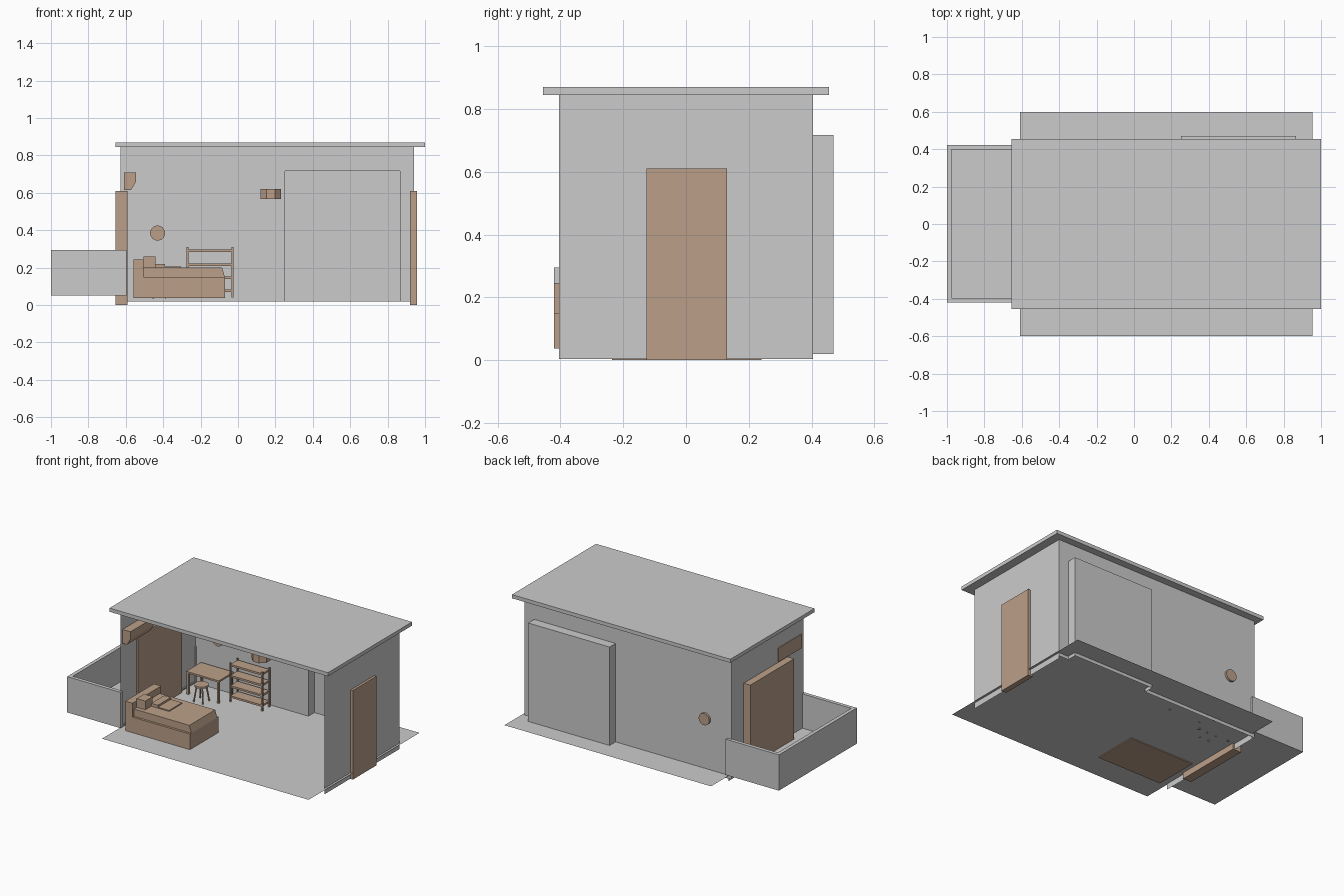
import bpy, math
from mathutils import Vector

if "Cube" in bpy.data.objects:
    bpy.data.objects.remove(bpy.data.objects["Cube"])

wood = bpy.data.materials.new("wood")
wood.diffuse_color = (0.5, 0.35, 0.25, 1)
wood.use_nodes = True
wood.node_tree.nodes["Principled BSDF"].inputs["Base Color"].default_value = wood.diffuse_color


def mesh(name, verts, faces, mat=None):
    me = bpy.data.meshes.new(name)
    me.from_pydata(verts, [], faces)
    me.update()
    ob = bpy.data.objects.new(name, me)
    bpy.context.collection.objects.link(ob)
    if mat:
        me.materials.append(mat)
    return ob


def prism(name, profile, y0, y1, mat=None):
    """Extrude a counter-clockwise (x, z) profile along y."""
    n = len(profile)
    v = [(x, y, z) for y in (y0, y1) for x, z in profile]
    f = [tuple(range(n)), tuple(range(2 * n - 1, n - 1, -1))]
    f += [(i, i + n, (i + 1) % n + n, (i + 1) % n) for i in range(n)]
    return mesh(name, v, f, mat)


def box(name, x0, x1, y0, y1, z0, z1, mat=None):
    return prism(name, [(x0, z0), (x1, z0), (x1, z1), (x0, z1)], y0, y1, mat)


def rod(name, a, b, r, sides=8, mat=wood):
    a, b = Vector(a), Vector(b)
    d = b - a
    bpy.ops.mesh.primitive_cylinder_add(vertices=sides, radius=r, depth=d.length,
                                        location=(a + b) / 2,
                                        rotation=d.to_track_quat('Z', 'Y').to_euler())
    ob = bpy.context.object
    ob.name = name
    ob.data.materials.append(mat)
    return ob


# Shell: roof slab, floor sheet and side wall sheets
box("roof", -0.655, 1.0, -0.455, 0.455, 0.845, 0.87)
mesh("floor", [(-0.61, -0.6, 0.043), (0.955, -0.6, 0.043), (0.955, 0.6, 0.043), (-0.61, 0.6, 0.043)],
     [(0, 1, 2, 3)])
for name, x in (("left_wall", -0.605), ("right_wall", 0.94)):
    mesh(name, [(x, -0.405, 0.003), (x, 0.405, 0.003), (x, 0.405, 0.845), (x, -0.405, 0.845)],
         [(0, 1, 2, 3)])

# Back wall with a closet recess that bulges out behind
y, r = 0.405, 0.47
x0, x1, x2, x3 = -0.628, 0.25, 0.867, 0.94
zb, zh, zt = 0.02, 0.717, 0.845
mesh("back_wall",
     [(x0, y, zb), (x1, y, zb), (x1, y, zh), (x1, y, zt), (x0, y, zt),
      (x2, y, zb), (x3, y, zb), (x3, y, zt), (x2, y, zt), (x2, y, zh),
      (x1, r, zb), (x2, r, zb), (x2, r, zh), (x1, r, zh)],
     [(0, 1, 2, 3, 4), (5, 6, 7, 8, 9), (2, 9, 8, 3),
      (10, 11, 12, 13), (1, 10, 13, 2), (11, 5, 9, 12), (2, 13, 12, 9)])

# Doors
box("balcony_door", -0.655, -0.592, -0.235, 0.24, 0, 0.61, wood)
box("entrance_door", 0.92, 0.957, -0.125, 0.13, 0, 0.61, wood)

# Balcony: base and one U-shaped parapet
box("balcony_base", -0.99, -0.6, -0.41, 0.41, 0.05, 0.06)
outer = [(-0.597, -0.42), (-1.0, -0.42), (-1.0, 0.423), (-0.597, 0.423)]
inner = [(-0.597, -0.395), (-0.975, -0.395), (-0.975, 0.398), (-0.597, 0.398)]
v = [(x, yy, z) for z in (0.05, 0.295) for x, yy in outer + inner]
f = []
for i in range(3):
    f += [(i, i + 8, i + 9, i + 1), (i + 4, i + 5, i + 13, i + 12),
          (i + 8, i + 12, i + 13, i + 9), (i, i + 1, i + 5, i + 4)]
f += [(0, 4, 12, 8), (3, 11, 15, 7)]
mesh("balcony_parapet", v, f)

# Wall and ceiling fittings
prism("air_conditioner", [(-0.61, 0.615), (-0.572, 0.615), (-0.545, 0.66), (-0.545, 0.71), (-0.61, 0.71)],
      -0.385, -0.13, wood)
rod("wall_clock", (-0.43, 0.392, 0.385), (-0.43, 0.42, 0.385), 0.04, 32)
lamp = rod("ceiling_lamp", (0.175, 0, 0.567), (0.175, 0, 0.62), 0.06, 8)
lamp.rotation_euler.z += math.pi / 8

# Bed
box("bed_base", -0.56, -0.07, -0.42, -0.11, 0.037, 0.15, wood)
box("bed_headboard", -0.56, -0.505, -0.42, -0.11, 0.15, 0.245, wood)
prism("mattress", [(-0.505, 0.15), (-0.07, 0.15), (-0.085, 0.2), (-0.505, 0.2)], -0.405, -0.125, wood)
box("pillow", -0.505, -0.44, -0.375, -0.295, 0.2, 0.26, wood)
box("blanket_roll", -0.44, -0.39, -0.31, -0.17, 0.2, 0.22, wood)
box("folded_blanket", -0.39, -0.305, -0.31, -0.17, 0.2, 0.207, wood)

# Desk
box("desk_top", -0.557, -0.31, 0.235, 0.395, 0.188, 0.2, wood)
for x in (-0.548, -0.319):
    for yy in (0.244, 0.386):
        box("desk_leg", x - 0.007, x + 0.007, yy - 0.007, yy + 0.007, 0.037, 0.188, wood)

# Stool with splayed legs
sx, sy = -0.42, 0.205
rod("stool_seat", (sx, sy, 0.148), (sx, sy, 0.16), 0.045, 16)
for i in range(4):
    c, s = math.cos(math.pi * (i + 0.5) / 2), math.sin(math.pi * (i + 0.5) / 2)
    rod("stool_leg", (sx + 0.05 * c, sy + 0.05 * s, 0.037), (sx + 0.03 * c, sy + 0.03 * s, 0.15), 0.005)

# Open shelf unit
for x in (-0.27, -0.03):
    for yy in (0.305, 0.38):
        box("shelf_post", x - 0.005, x + 0.005, yy - 0.005, yy + 0.005, 0.04, 0.31, wood)
for z in (0.07, 0.14, 0.21, 0.285):
    box("shelf_board", -0.27, -0.03, 0.303, 0.382, z, z + 0.013, wood)
